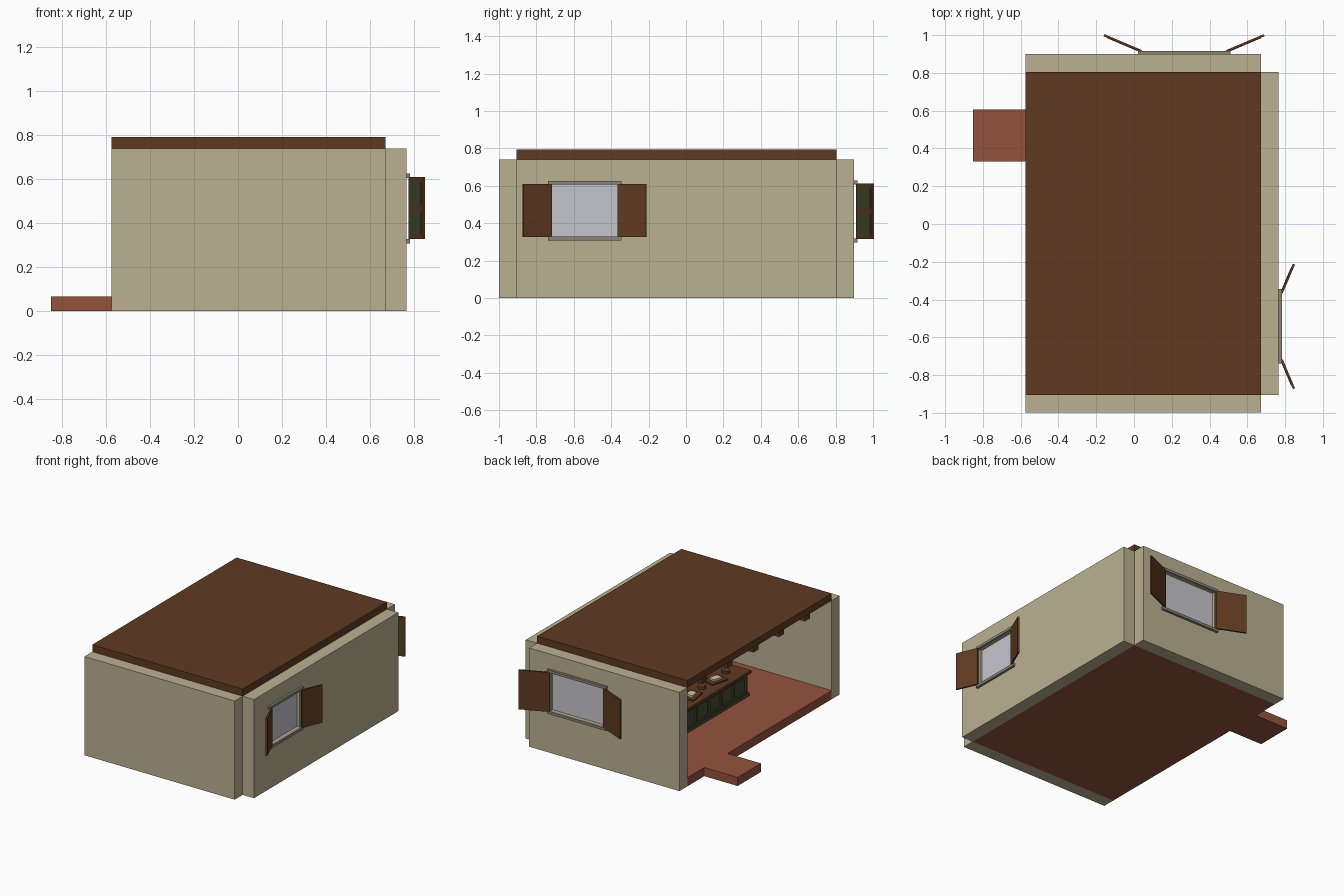
import bpy, math
from mathutils import Matrix, Vector

cube = bpy.data.objects.get("Cube")
if cube:
    bpy.data.objects.remove(cube, do_unlink=True)


def material(name, rgb):
    lin = [((c / 255 + 0.055) / 1.055) ** 2.4 for c in rgb] + [1]
    m = bpy.data.materials.new(name)
    m.use_nodes = True
    m.diffuse_color = lin
    m.node_tree.nodes["Principled BSDF"].inputs["Base Color"].default_value = lin
    return m


PLASTER = material("beige plaster", (187, 176, 146))
WOOD = material("dark wood", (95, 58, 33))
CLAY = material("red clay", (149, 82, 60))
GREEN = material("olive green", (66, 73, 44))
STONE = material("grey stone", (140, 133, 118))
GLASS = material("pale glass", (197, 197, 205))
CREAM = material("cream", (214, 200, 165))


def box(name, x, y, z, mat, matrix=Matrix()):
    """Box from (low, high) pairs on each axis."""
    corners = [Vector((a, b, c)) for a in sorted(x) for b in sorted(y) for c in sorted(z)]
    faces = [(0, 1, 3, 2), (4, 6, 7, 5), (0, 4, 5, 1), (2, 3, 7, 6), (0, 2, 6, 4), (1, 5, 7, 3)]
    mesh = bpy.data.meshes.new(name)
    mesh.from_pydata([matrix @ v for v in corners], [], faces)
    mesh.materials.append(mat)
    ob = bpy.data.objects.new(name, mesh)
    bpy.context.collection.objects.link(ob)
    return ob


# Room shell: the -x side is open
X0, X1, Y0, Y1, FLOOR, WALL, T = -0.575, 0.672, -0.905, 0.805, 0.065, 0.74, 0.094
box("floor", (X0, X1), (Y0, Y1), (0, FLOOR), CLAY)
box("entrance_step", (-0.852, X0), (0.33, 0.605), (0, FLOOR), CLAY)
box("roof", (X0, X1), (Y0, Y1), (WALL, 0.793), WOOD)
box("front_wall", (X0, X1), (Y0 - T, Y0), (0, WALL), PLASTER)
back_wall = box("back_wall", (X0, X1), (Y1, Y1 + T), (0, WALL), PLASTER)
side_wall = box("side_wall", (X1, X1 + T), (Y0, Y1), (0, WALL), PLASTER)

# Ceiling beams
for i in range(5):
    y = -0.66 + i * 0.305
    box(f"ceiling_beam_{i}", (X0 + 0.03, X1), (y - 0.03, y + 0.03), (0.68, WALL), WOOD)


def window(name, wall, matrix, half, z0, z1, length, angle):
    """Window in a local frame: x along the wall, y outward from its outer face."""
    hinge = half - 0.02
    low, high = z0 + 0.02, z1 - 0.02
    cutter = box(name + "_cutter", (-hinge, hinge), (-0.2, 0.1), (low, high), PLASTER, matrix)
    cutter.hide_render = True
    cutter.hide_set(True)
    cut = wall.modifiers.new("opening", 'BOOLEAN')
    cut.operation, cut.object, cut.solver = 'DIFFERENCE', cutter, 'EXACT'

    box(name + "_pane", (-hinge, hinge), (-0.03, -0.02), (low, high), GLASS, matrix)
    # Lintel and sill on both faces of the wall
    for part, z in (("lintel", (high, z1)), ("sill", (z0, low))):
        box(f"{name}_{part}", (-half, half), (0, 0.018), z, STONE, matrix)
        box(f"{name}_inner_{part}", (-half, half), (-T - 0.012, -T), z, STONE, matrix)
    # Open shutters with two green panels on the side towards the wall
    for side, s in (("a", 1), ("b", -1)):
        m = matrix @ Matrix.Translation((s * hinge, 0.016, 0)) @ Matrix.Rotation(s * angle, 4, 'Z')
        sz0, sz1 = low - 0.001, high + 0.004
        box(f"{name}_shutter_{side}", (0, s * length), (-0.006, 0.006), (sz0, sz1), WOOD, m)
        mid = (sz0 + sz1) / 2
        for k, z in enumerate(((sz0 + 0.022, mid - 0.015), (mid + 0.015, sz1 - 0.022))):
            box(f"{name}_shutter_{side}_panel_{k}", (s * 0.02, s * (length - 0.02)),
                (-0.008, -0.005), z, GREEN, m)


window("back_window", back_wall, Matrix.Translation((0.265, Y1 + T, 0)),
       0.245, 0.298, 0.628, 0.216, math.radians(23))
window("side_window", side_wall,
       Matrix.Translation((X1 + T, -0.542, 0)) @ Matrix.Rotation(-math.pi / 2, 4, 'Z'),
       0.197, 0.308, 0.626, 0.166, math.radians(23))

# Kitchen island: body, plinth, worktop and framed panels
IX0, IX1, IY0, IY1, TOP = -0.15, 0.2, -0.5, 0.4, 0.235
box("island_body", (IX0, IX1), (IY0, IY1), (FLOOR, TOP), GREEN)
box("island_plinth", (IX0 - 0.015, IX1 + 0.015), (IY0 - 0.015, IY1 + 0.015), (FLOOR, 0.09), GREEN)
box("island_worktop", (IX0 - 0.025, IX1 + 0.025), (IY0 - 0.025, IY1 + 0.025), (TOP, 0.255), WOOD)


def panel_frame(name, matrix, width, count):
    """Raised rails and stiles on a face: x along it, y outward."""
    box(name + "_top_rail", (0, width), (0, 0.01), (TOP - 0.02, TOP), GREEN, matrix)
    box(name + "_bottom_rail", (0, width), (0, 0.01), (0.09, 0.105), GREEN, matrix)
    for i in range(count + 1):
        x = 0.01 + i * (width - 0.02) / count
        box(f"{name}_stile_{i}", (x - 0.01, x + 0.01), (0, 0.01), (0.105, TOP - 0.02), GREEN, matrix)


for name, x, y, turn, width, count in (("island_left", IX1, IY1, -90, IY1 - IY0, 6),
                                       ("island_right", IX0, IY0, 90, IY1 - IY0, 6),
                                       ("island_back", IX0, IY1, 0, IX1 - IX0, 2),
                                       ("island_front", IX1, IY0, 180, IX1 - IX0, 2)):
    m = Matrix.Translation((x, y, 0)) @ Matrix.Rotation(math.radians(turn), 4, 'Z')
    panel_frame(name, m, width, count)

# Things on the worktop
for i, (x, y, turn) in enumerate(((-0.08, 0.05, 8), (-0.07, -0.25, -15))):
    m = Matrix.Translation((x, y, 0.255)) @ Matrix.Rotation(math.radians(turn), 4, 'Z')
    box(f"chopping_board_{i}", (-0.05, 0.05), (-0.07, 0.07), (0, 0.01), WOOD, m)
    box(f"bread_{i}", (-0.025, 0.025), (-0.035, 0.035), (0.01, 0.025), CREAM, m)
for i, (x, y) in enumerate(((-0.06, -0.1), (-0.05, -0.4))):
    bpy.ops.mesh.primitive_cylinder_add(vertices=12, radius=0.03, depth=0.02, location=(x, y, 0.265))
    bowl = bpy.context.object
    bowl.name = f"bowl_{i}"
    bowl.data.materials.append(WOOD)
